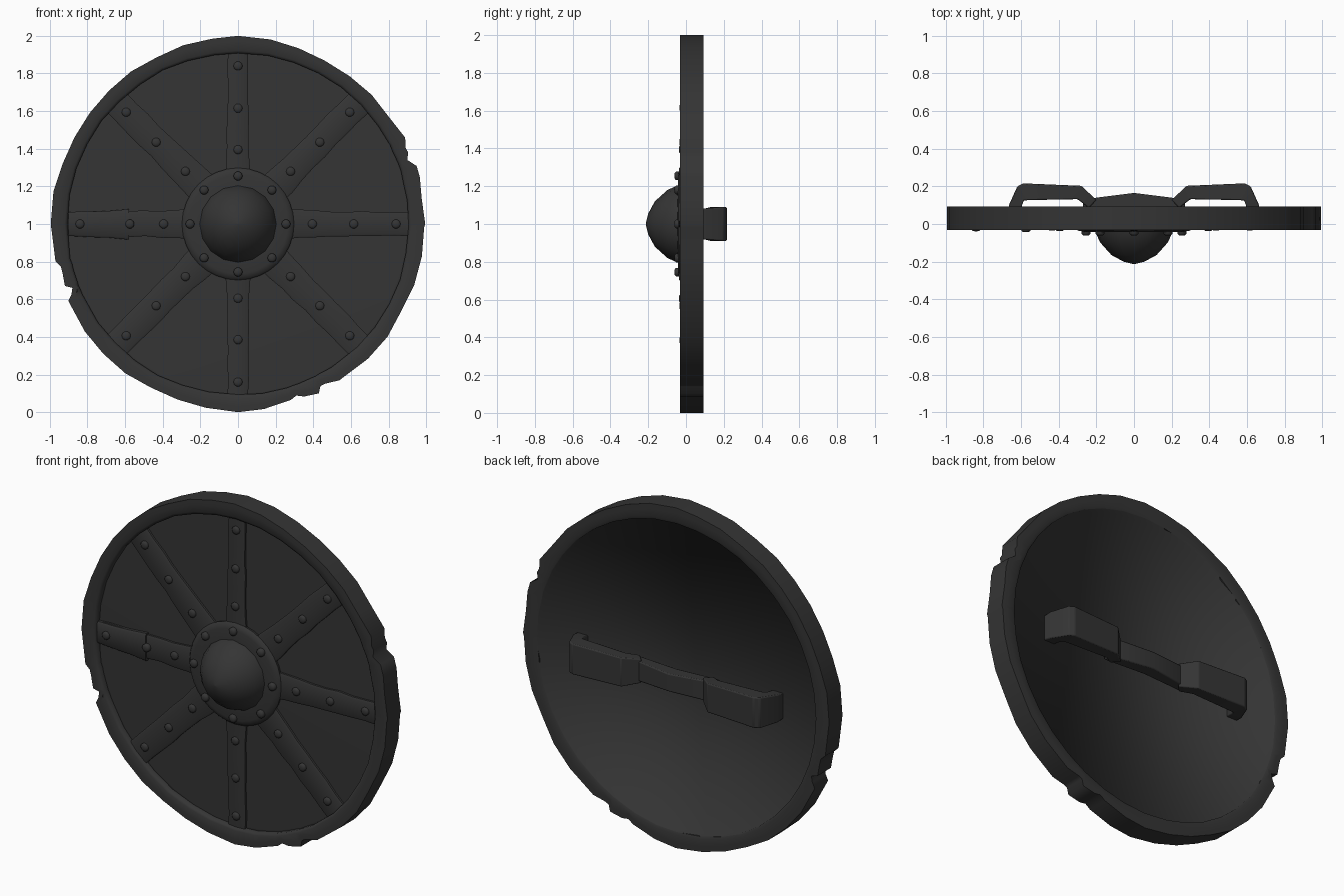
import bpy, bmesh, math, random
from mathutils import Vector

if "Cube" in bpy.data.objects:
    bpy.data.objects.remove(bpy.data.objects["Cube"])
random.seed(4)

iron = bpy.data.materials.new("dark_iron")
iron.diffuse_color = (0.035, 0.035, 0.035, 1)
iron.use_nodes = True
iron.node_tree.nodes["Principled BSDF"].inputs["Base Color"].default_value = iron.diffuse_color


def polar(r, deg, y, side=0.0):
    """Point on the shield: radius and angle in the xz plane, depth y, sideways shift."""
    a = math.radians(deg)
    return Vector((r * math.cos(a) - side * math.sin(a), y,
                   1 + r * math.sin(a) + side * math.cos(a)))


def finish(name, verts, faces, angle=40):
    me = bpy.data.meshes.new(name)
    me.from_pydata([tuple(v) for v in verts], [], faces)
    bm = bmesh.new()
    bm.from_mesh(me)
    bmesh.ops.remove_doubles(bm, verts=bm.verts, dist=1e-5)
    bmesh.ops.recalc_face_normals(bm, faces=bm.faces)
    bm.to_mesh(me)
    bm.free()
    ob = bpy.data.objects.new(name, me)
    bpy.context.collection.objects.link(ob)
    me.materials.append(iron)
    bpy.ops.object.select_all(action='DESELECT')
    ob.select_set(True)
    bpy.context.view_layer.objects.active = ob
    bpy.ops.object.shade_smooth_by_angle(angle=math.radians(angle))
    return ob


def loft(rings, closed=False):
    """Skin a list of equal-length closed rings; cap the ends unless closed."""
    n, m = len(rings[0]), len(rings)
    verts = [v for ring in rings for v in ring]
    faces = []
    for i in range(m if closed else m - 1):
        k = (i + 1) % m
        for j in range(n):
            l = (j + 1) % n
            faces.append((i * n + j, i * n + l, k * n + l, k * n + j))
    if not closed:
        faces += [tuple(range(n)), tuple(range((m - 1) * n, m * n))]
    return verts, faces


def lathe(name, profile, seg, angle=40):
    rings = [[polar(r, 360 * j / seg, y) for j in range(seg)] for r, y in profile]
    return finish(name, *loft(rings), angle)


def face_y(r):
    return -0.008 + 0.011 * (r / 0.92) ** 2


# Board: slightly domed front, flat back softly blended into its edge
lathe("board", [(r, face_y(r)) for r in (0.02, 0.3, 0.6, 0.8, 0.9, 0.93)]
      + [(.93, .088), (.906, .088), (.9, .055)], 40, 130)

# Battered rim: irregular radius with three sets of nicks (angle: radius)
outline = {14.5: .998, 18: .998, 20.7: .962, 22.8: .981, 24.5: .978, 27.3: 1.0,
           191.6: .99, 193.5: .968, 195.5: .968, 199.7: .977, 201.1: .943, 203: .962,
           204.4: .99, 286.7: .976, 288.8: .963, 291: .982, 295.5: .997, 297: .966,
           298.4: .966, 303: .99, 0: .995, 90: 1.0, 180: .995, 270: 1.0}
for d in range(8, 360, 9):
    if all(abs(d - k) > 4.5 for k in outline):
        outline[d] = random.uniform(.982, .997)
rings = []
for d in sorted(outline):
    R = outline[d]
    ri = .908 + random.uniform(-.003, .003)
    prof = [(ri, .01), (ri, -.022), (ri + .014, -.03), (R - .03, -.033), (R, -.032),
            (R, .092), (R - .03, .093), (ri + .014, .093), (ri, .088)]
    rings.append([polar(r, d, y) for r, y in prof])
finish("rim", *loft(rings, True), 65)


# Eight straps radiating from the boss
def strap(name, deg, r0, r1, half, lift, steps=8):
    rings = []
    for i in range(steps + 1):
        t = i / steps
        r = r0 + (r1 - r0) * t
        y = face_y(r)
        a = half * (1 + .22 * (1 - t) ** 3) + random.uniform(-.004, .004)
        b = half * (1 + .22 * (1 - t) ** 3) + random.uniform(-.004, .004)
        sec = [(-a, y + .01), (-a, y - lift * .7), (-a + .01, y - lift),
               (b - .01, y - lift), (b, y - lift * .7), (b, y + .01)]
        rings.append([polar(r, deg, yy, s) for s, yy in sec])
    finish(name, *loft(rings), 40)


# Domed rivet heads
def rivet(name, r, deg, y, size=.024, height=.02):
    rings = []
    for k, h in ((1, -.012), (1, .5 * height), (.75, .85 * height), (.3, height)):
        rings.append([polar(r, deg, 0) + Vector((size * k * math.cos(a), y - h,
                      size * k * math.sin(a)))
                      for a in (math.tau * j / 10 for j in range(10))])
    finish(name, *loft(rings), 50)


for i in range(8):
    deg = i * 45
    half = .072 if i % 2 else (.064 if i % 4 == 0 else .055)
    strap("strap_%d" % i, deg, .24, .918, half, .017)
    for r in (.395, .615, .84):
        if i == 4 and r == .615:
            r = .575
        rivet("strap_rivet", r, deg, face_y(r) - (.024 if i == 4 and r > .5 else .016),
              height=.016)
    rivet("boss_rivet", .255, deg, -.042)

# Repair plate on the left strap
strap("repair_plate", 180, .58, .9, .066, .025, 3)

# Boss: flange and dome
lathe("boss_flange", [(.02, .0), (.292, .0), (.298, -.024), (.288, -.036), (.265, -.042),
                      (.19, -.044), (.02, -.044)], 32)
lathe("boss_dome", [(.02, -.03), (.207, -.03), (.202, -.05), (.18, -.098), (.12, -.165),
                    (.055, -.2), (.004, -.213)], 16, 60)


# Handle: two wide loops joined by a narrow grip
def bar(name, stations, mirror=1):
    """Stations: (outer x, outer y, inner x, inner y, half width)."""
    rings = []
    for xo, yo, xi, yi, h in stations:
        rings.append([Vector((mirror * xi, yi, 1 - h)), Vector((mirror * xo, yo, 1 - h)),
                      Vector((mirror * xo, yo, 1 + h)), Vector((mirror * xi, yi, 1 + h))])
    ob = finish(name, *loft(rings), 25)
    bev = ob.modifiers.new("soft_edges", 'BEVEL')
    bev.width = .006
    bev.segments = 2


for side in (1, -1):
    bar("handle_loop", [(.67, .05, .60, .05, .075), (.665, .10, .595, .10, .082),
                        (.62, .20, .585, .125, .09), (.59, .216, .56, .127, .09),
                        (.28, .203, .30, .132, .085), (.20, .128, .24, .085, .07)], side)
bar("grip", [(-.27, .12, -.27, .075, .058), (-.2, .14, -.2, .08, .058),
             (0, .165, 0, .085, .052), (.2, .14, .2, .08, .058), (.27, .12, .27, .075, .058)])
